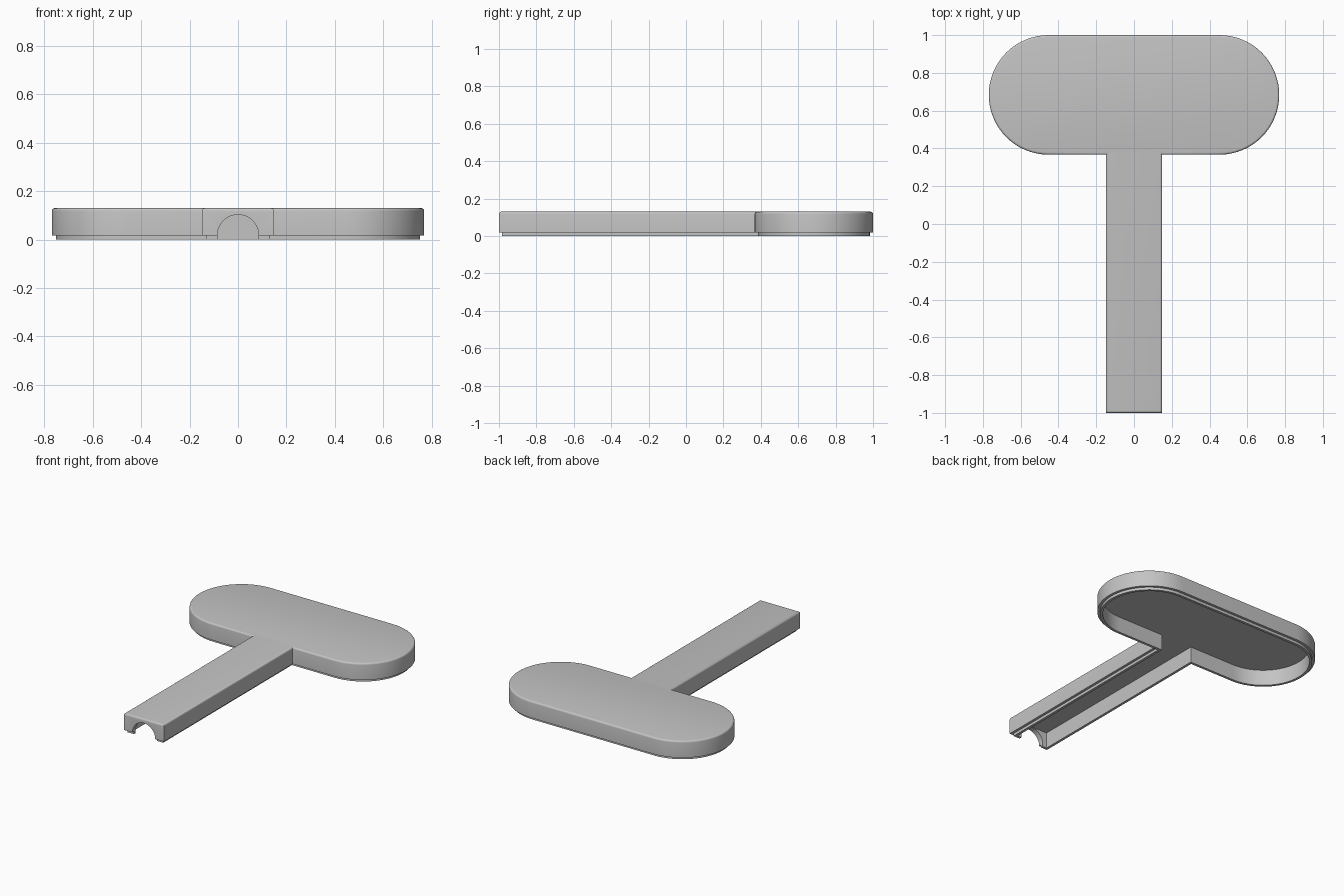
import bpy, bmesh
from math import sin, cos, pi

cube = bpy.data.objects.get("Cube")
if cube:
    bpy.data.objects.remove(cube, do_unlink=True)

HEAD_X, HEAD_Y, RADIUS = 0.4525, 0.6835, 0.3165   # arc centres and radius of the head
HANDLE = 0.149                                    # half width of the handle
TOP, STEP, LIP, WALL, CEILING, FILLET = 0.13, 0.018, 0.017, 0.034, 0.105, 0.012
ARC_STEPS = 32

grey = bpy.data.materials.new("plain grey")
grey.use_nodes = True
grey.diffuse_color = (0.55, 0.55, 0.55, 1)
grey.node_tree.nodes["Principled BSDF"].inputs["Base Color"].default_value = grey.diffuse_color


def outline(d):
    """Paddle outline moved inward by d, counter-clockwise."""
    r, w = RADIUS - d, HANDLE - d
    half = [(w, -1 + d), (w, HEAD_Y - r)]
    for i in range(ARC_STEPS + 1):
        a = -pi / 2 + pi * i / ARC_STEPS
        half.append((HEAD_X + r * cos(a), HEAD_Y + r * sin(a)))
    return half + [(-x, y) for x, y in reversed(half)]


def loft(name, rings):
    """Closed solid through rings of equal point count."""
    bm = bmesh.new()
    loops = [[bm.verts.new(p) for p in ring] for ring in rings]
    for a, b in zip(loops, loops[1:]):
        for i in range(len(a)):
            j = (i + 1) % len(a)
            bm.faces.new((a[i], a[j], b[j], b[i]))
    bm.faces.new(loops[0])
    bm.faces.new(loops[-1])
    bmesh.ops.recalc_face_normals(bm, faces=bm.faces)
    mesh = bpy.data.meshes.new(name)
    bm.to_mesh(mesh)
    bm.free()
    mesh.materials.append(grey)
    obj = bpy.data.objects.new(name, mesh)
    bpy.context.collection.objects.link(obj)
    return obj


# Hollow shell: rounded top edge, outer wall, recessed lip, inner wall, ceiling
profile = []
for i in range(5):
    a = pi / 2 * (1 - i / 4)
    profile.append((FILLET * (1 - cos(a)), TOP - FILLET * (1 - sin(a))))
profile += [(0, STEP), (LIP, STEP), (LIP, 0), (WALL, 0), (WALL, CEILING)]
shell = loft("paddle_shell", [[(x, y, z) for x, y in outline(d)] for d, z in profile])

# Arched notch through the end wall of the handle
arch = [(0.085 * cos(pi * i / 32), STEP + 0.085 * sin(pi * i / 32)) for i in range(33)]
arch += [(-0.085, -0.05), (0.085, -0.05)]
cutter = loft("notch_cutter", [[(x, y, z) for x, z in arch] for y in (-1.05, -0.93)])
cutter.hide_render = True
cutter.hide_viewport = True

notch = shell.modifiers.new("notch", 'BOOLEAN')
notch.operation = 'DIFFERENCE'
notch.solver = 'EXACT'
notch.object = cutter
bpy.context.view_layer.objects.active = shell
shell.select_set(True)
bpy.ops.object.modifier_apply(modifier=notch.name)
bpy.data.objects.remove(cutter, do_unlink=True)
bpy.ops.object.shade_smooth_by_angle(angle=pi / 6)
